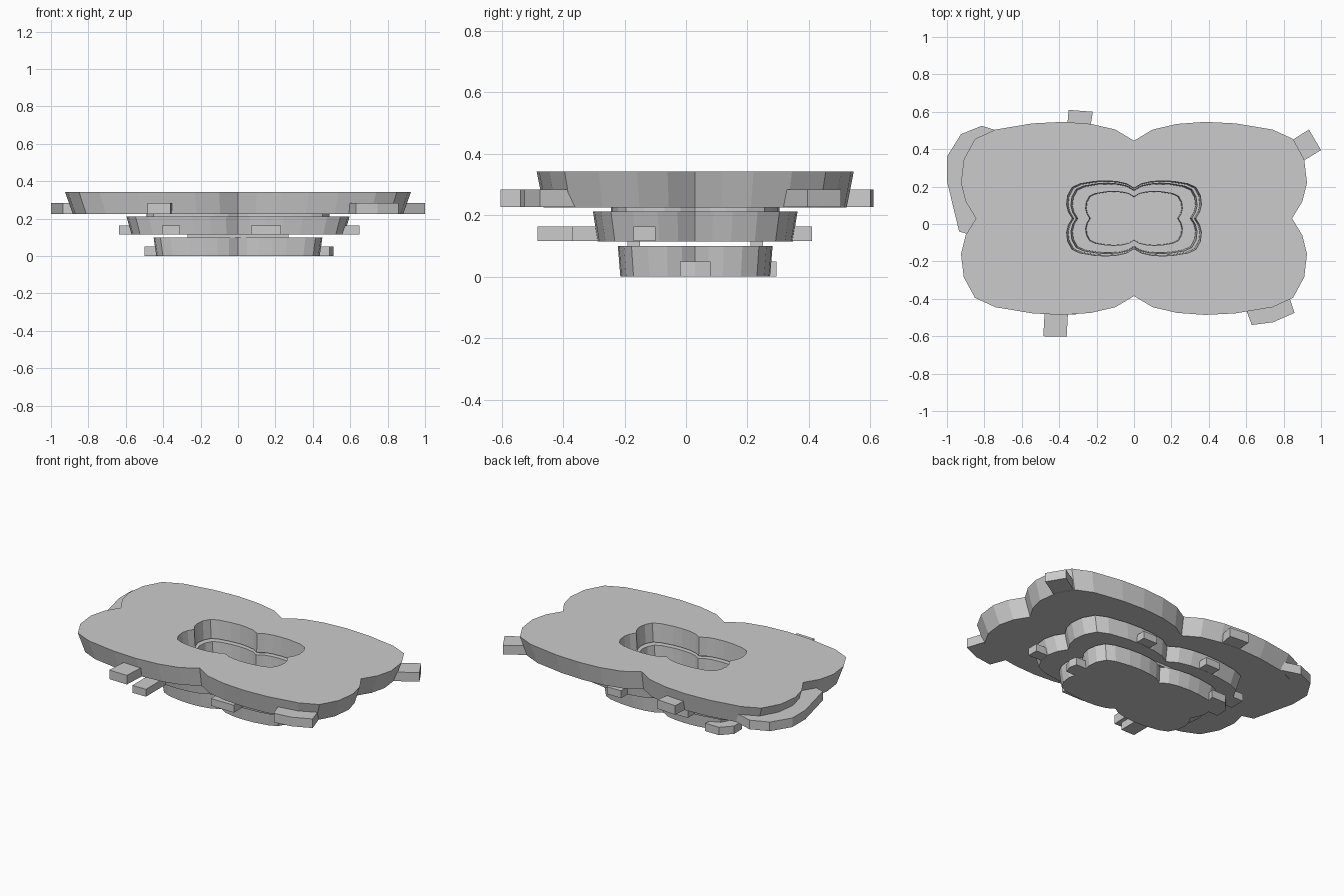
import bpy, bmesh

if "Cube" in bpy.data.objects:
    bpy.data.objects.remove(bpy.data.objects["Cube"])

CY = 0.03
# one quadrant of the four-lobed outline, from back notch to right notch
QUAD = [(0, .415), (.10, .475), (.23, .505), (.38, .516), (.54, .508), (.74, .475),
        (.85, .425), (.91, .315), (.925, .19), (.90, .09), (.845, 0)]
OUT = QUAD + [(x, -y) for x, y in QUAD[-2::-1]]
OUT += [(-x, y) for x, y in OUT[-2:0:-1]]


def finish(bm, name):
    bmesh.ops.recalc_face_normals(bm, faces=bm.faces[:])
    me = bpy.data.meshes.new(name)
    bm.to_mesh(me)
    bm.free()
    ob = bpy.data.objects.new(name, me)
    bpy.context.collection.objects.link(ob)
    return ob


def tier(name, loops, floor=None):
    """Loft scaled outlines (scale, z) round a ring; closed ring, or capped with a recessed floor."""
    bm = bmesh.new()
    rows = [[bm.verts.new((x * s, y * s + CY, z)) for x, y in OUT] for s, z in loops]
    n = len(OUT)
    count = len(rows) if floor is None else len(rows) - 1
    for k in range(count):
        a, b = rows[k], rows[(k + 1) % len(rows)]
        for i in range(n):
            j = (i + 1) % n
            bm.faces.new((a[i], a[j], b[j], b[i]))
    if floor is not None:
        bm.faces.new(rows[0])
        bm.faces.new(rows[-1])
    return finish(bm, name)


def tab(name, pts, z0, z1):
    bm = bmesh.new()
    lo = [bm.verts.new((x, y, z0)) for x, y in pts]
    hi = [bm.verts.new((x, y, z1)) for x, y in pts]
    bm.faces.new(lo)
    bm.faces.new(hi)
    for i in range(len(pts)):
        j = (i + 1) % len(pts)
        bm.faces.new((lo[i], lo[j], hi[j], hi[i]))
    return finish(bm, name)


def rect(x0, x1, y0, y1):
    return [(x0, y0), (x1, y0), (x1, y1), (x0, y1)]


# stacked tiers
tier("bottom_tier", [(.472, 0), (.488, .10), (.28, .10), (.275, .02)], floor=True)
tier("middle_tier", [(.615, .115), (.645, .212), (.365, .212), (.355, .115)])
tier("top_tier", [(.955, .225), (1.0, .343), (.39, .343), (.38, .225)])

# thin spacers between the tiers
tier("upper_spacer", [(.53, .212), (.53, .225), (.44, .225), (.44, .212)])
for nm, y0, y1 in (("front", -.19, -.15), ("back", .21, .25)):
    tab("lower_spacer_" + nm, rect(-.27, .27, y0, y1), .10, .115)

# tabs around the top tier
TOP = [
    ("back", [(-.36, .48), (-.24, .48), (-.22, .60), (-.35, .61)]),
    ("front", [(-.475, -.42), (-.35, -.42), (-.36, -.603), (-.485, -.60)]),
    ("front_right", [(.57, -.38), (.63, -.54), (.745, -.525), (.858, -.475), (.82, -.36)]),
    ("back_right", [(.80, .42), (.935, .505), (1.0, .395), (.86, .31)]),
    ("left_corner", [(-.70, .49), (-.815, .525), (-.925, .48), (-1, .36), (-1, .23),
                     (-.935, -.04), (-.80, -.08), (-.80, .40)]),
]
for nm, p in TOP:
    tab("top_tab_" + nm, p, .226, .284)

# tabs around the middle tier
MID = [
    ("front_left", rect(-.405, -.31, -.483, -.25)),
    ("front_right", rect(.07, .23, -.37, -.25)),
    ("right", rect(.52, .65, -.17, -.10)),
    ("left", rect(-.635, -.52, .12, .22)),
    ("back_right", rect(.17, .27, .30, .41)),
    ("back_left", rect(-.30, -.20, .30, .41)),
]
for nm, p in MID:
    tab("middle_tab_" + nm, p, .116, .163)

# tabs around the bottom tier
tab("bottom_tab_right", [(.40, -.02), (.49, -.02), (.51, .03), (.50, .08), (.40, .08)], 0, .05)
tab("bottom_tab_left", [(-.36, .20), (-.34, .295), (-.44, .295), (-.50, .23), (-.50, .15), (-.40, .15)], 0, .05)
